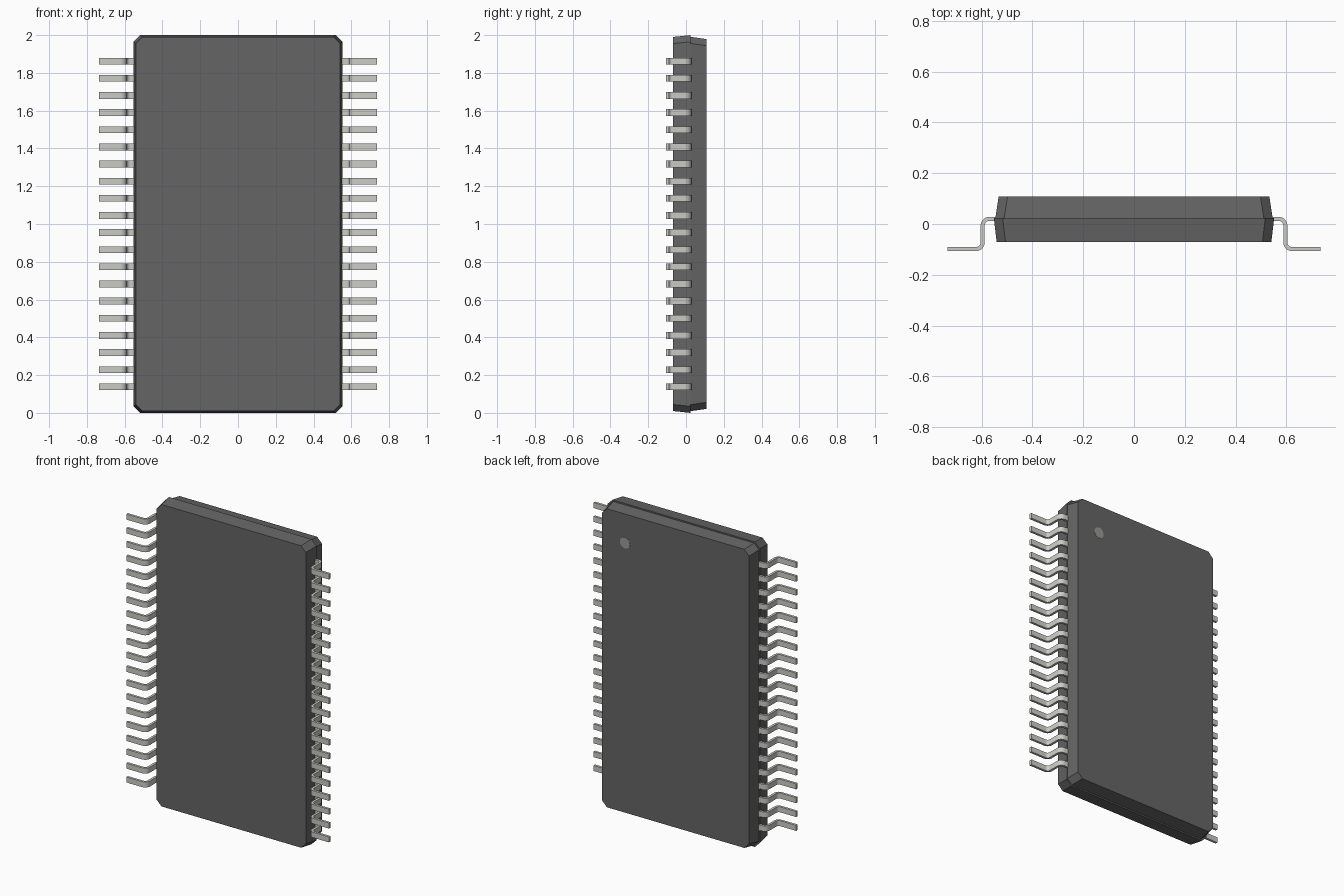
import bpy, bmesh
from math import sin, cos, radians

if "Cube" in bpy.data.objects:
    bpy.data.objects.remove(bpy.data.objects["Cube"])


def material(name, colour):
    m = bpy.data.materials.new(name)
    m.diffuse_color = (*colour, 1)
    m.use_nodes = True
    m.node_tree.nodes["Principled BSDF"].inputs["Base Color"].default_value = m.diffuse_color
    return m


def loft(name, rings, mat):
    """Join matching closed rings of points and cap both ends."""
    bm = bmesh.new()
    loops = [[bm.verts.new(p) for p in ring] for ring in rings]
    n = len(loops[0])
    for a, b in zip(loops, loops[1:]):
        for i in range(n):
            j = (i + 1) % n
            bm.faces.new((a[i], a[j], b[j], b[i]))
    bm.faces.new(loops[0])
    bm.faces.new(loops[-1])
    bmesh.ops.recalc_face_normals(bm, faces=bm.faces)
    mesh = bpy.data.meshes.new(name)
    bm.to_mesh(mesh)
    bm.free()
    ob = bpy.data.objects.new(name, mesh)
    bpy.context.collection.objects.link(ob)
    mesh.materials.append(mat)
    return ob


def octagon(hx, hz, y, c=0.035):
    """Chamfered rectangle centred on z = 1."""
    pts = [(hx - c, hz), (hx, hz - c), (hx, c - hz), (hx - c, -hz),
           (c - hx, -hz), (-hx, c - hz), (-hx, hz - c), (c - hx, hz)]
    return [(x, y, 1 + z) for x, z in pts]


plastic = material("dark_plastic", (0.13, 0.13, 0.13))
metal = material("lead_metal", (0.6, 0.6, 0.57))
mark = material("mark_grey", (0.32, 0.32, 0.29))

# Two tapered body halves meeting at a small step
SPLIT = 0.024
loft("body_front", [octagon(0.541, 0.99, -0.07), octagon(0.552, 1.0, SPLIT)], plastic)
loft("body_back", [octagon(0.546, 0.991, SPLIT), octagon(0.533, 0.979, 0.108)], plastic)

# Round orientation mark on the back face
disc = [(0.367 + 0.036 * cos(radians(a)), 1.79 + 0.036 * sin(radians(a)))
        for a in range(0, 360, 15)]
loft("orientation_mark", [[(x, y, z) for x, z in disc] for y in (0.10, 0.109)], mark)

# Gull-wing lead: S-shaped profile with rounded bends
R, H, STEPS = 0.026, 0.008, 5
X_BEND, Y_TOP, Y_FOOT, X_END = 0.596, 0.020, -0.099, 0.735


def lead_side(h):
    pts = [(0.53, Y_TOP + h)]
    for i in range(STEPS + 1):
        a = radians(90 - 90 * i / STEPS)
        pts.append((X_BEND - R + (R + h) * cos(a), Y_TOP - R + (R + h) * sin(a)))
    for i in range(STEPS + 1):
        a = radians(180 + 90 * i / STEPS)
        pts.append((X_BEND + R + (R - h) * cos(a), Y_FOOT + R + (R - h) * sin(a)))
    return pts + [(X_END, Y_FOOT + h)]


WIDTH, COUNT, Z_FIRST, Z_LAST = 0.036, 20, 0.138, 1.862
profile = lead_side(H) + lead_side(-H)[::-1]
leads = loft("leads", [[(x, y, Z_FIRST + s * WIDTH / 2) for x, y in profile]
                       for s in (-1, 1)], metal)

# Repeat along the height and mirror to the other side
arr = leads.modifiers.new("row", 'ARRAY')
arr.count = COUNT
arr.use_relative_offset = False
arr.use_constant_offset = True
arr.constant_offset_displace = (0, 0, (Z_LAST - Z_FIRST) / (COUNT - 1))
mir = leads.modifiers.new("both_sides", 'MIRROR')
mir.use_axis[0] = True
mir.use_mirror_merge = False

# Smooth bends, sharp edges
bpy.context.view_layer.objects.active = leads
leads.select_set(True)
bpy.ops.object.shade_smooth_by_angle(angle=radians(30))
